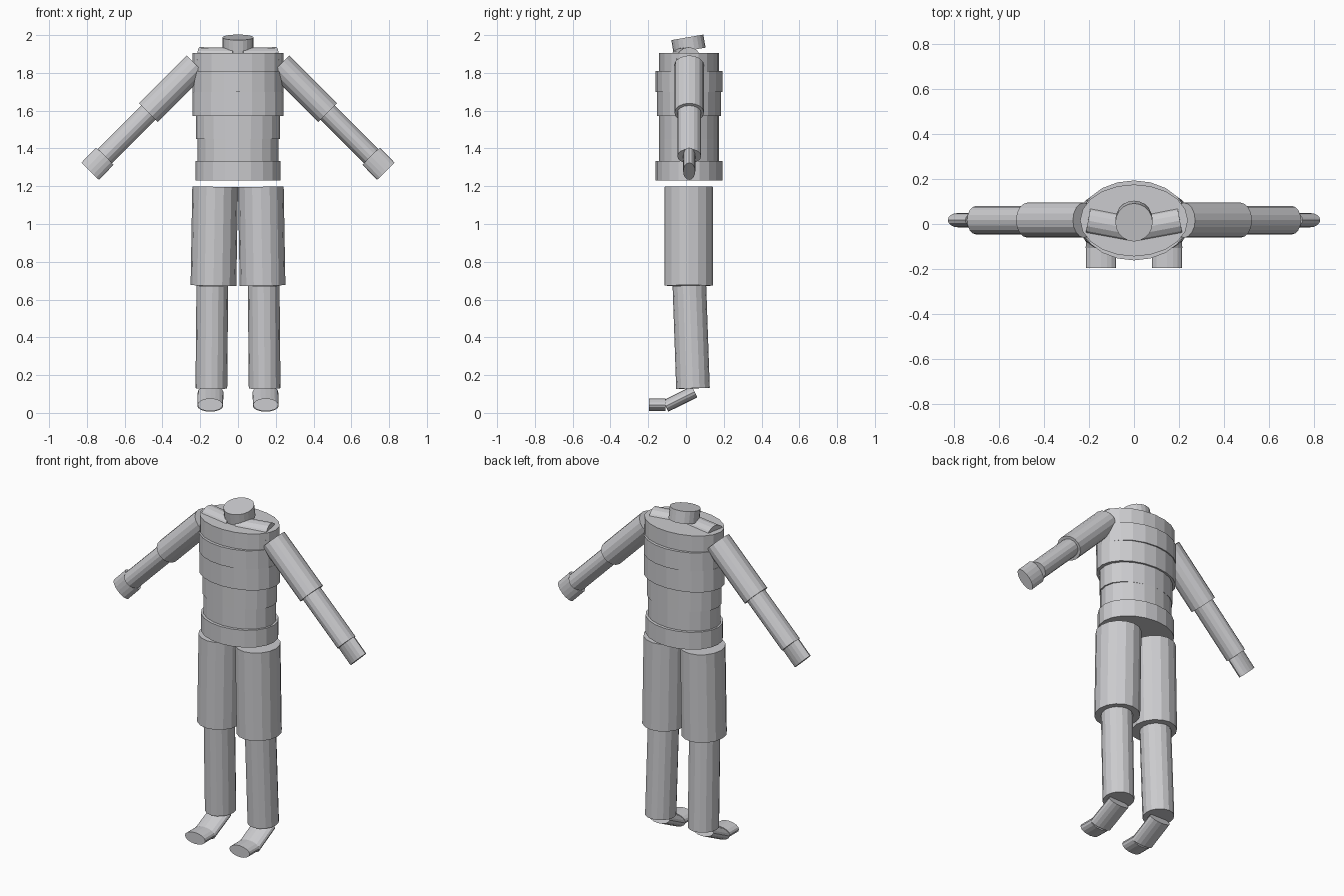
import bpy, bmesh, math
from mathutils import Vector, Matrix

if "Cube" in bpy.data.objects:
    bpy.data.objects.remove(bpy.data.objects["Cube"])

grey = bpy.data.materials.new("light_grey")
grey.diffuse_color = (0.6, 0.6, 0.62, 1)
grey.use_nodes = True
grey.node_tree.nodes["Principled BSDF"].inputs["Base Color"].default_value = grey.diffuse_color


def tube(name, start, end, wide, deep, side, n=16):
    """Closed elliptical cylinder; 'side' is the direction of the 'wide' radius."""
    a, b = Vector(start), Vector(end)
    axis = (b - a).normalized()
    u = Vector(side)
    u = (u - axis * u.dot(axis)).normalized()
    v = axis.cross(u)
    rot = Matrix((u, v, axis)).transposed().to_4x4()
    bm = bmesh.new()
    bmesh.ops.create_cone(bm, cap_ends=True, segments=n, radius1=1, radius2=1, depth=1)
    bmesh.ops.transform(
        bm, verts=bm.verts,
        matrix=Matrix.Translation((a + b) / 2) @ rot
        @ Matrix.Diagonal((wide, deep, (b - a).length, 1)))
    bmesh.ops.recalc_face_normals(bm, faces=bm.faces)
    mesh = bpy.data.meshes.new(name)
    bm.to_mesh(mesh)
    bm.free()
    mesh.materials.append(grey)
    obj = bpy.data.objects.new(name, mesh)
    bpy.context.collection.objects.link(obj)
    return obj


X, Y = (1, 0, 0), (0, 1, 0)

# Torso: stacked elliptical bands (name, bottom, top, half width, half depth)
for name, z0, z1, rx, ry in [
    ("hips", 1.23, 1.333, 0.225, 0.178),
    ("waist", 1.333, 1.45, 0.214, 0.160),
    ("belly", 1.45, 1.572, 0.222, 0.160),
    ("ribs", 1.572, 1.70, 0.242, 0.170),
    ("chest", 1.70, 1.81, 0.240, 0.178),
    ("upper_chest", 1.81, 1.906, 0.240, 0.160),
]:
    tube(name, (0, 0.016, z0), (0, 0.016, z1), rx, ry, X, 20)

# Neck, leaning forward
tube("neck", (0, 0.019, 1.919), (0, 0.007, 1.988), 0.083, 0.086, X, 20)

# Limbs: (name, start, end, radius along side, other radius, side direction)
limbs = [
    ("shoulder", (0.02, -0.02, 1.868), (0.205, 0.015, 1.870), 0.066, 0.066, Y),
    ("upper_arm", (0.222, 0.017, 1.842), (0.475, 0.017, 1.589), 0.078, 0.071, Y),
    ("forearm", (0.475, 0.017, 1.589), (0.705, 0.017, 1.359), 0.063, 0.054, Y),
    ("hand", (0.705, 0.017, 1.359), (0.783, 0.017, 1.279), 0.032, 0.065, Y),
    ("thigh", (0.121, 0.014, 1.197), (0.130, 0.014, 0.674), 0.121, 0.129, X),
    ("shin", (0.136, 0.018, 0.674), (0.141, 0.037, 0.13), 0.084, 0.089, X),
    ("foot", (0.145, 0.045, 0.112), (0.147, -0.108, 0.036), 0.068, 0.033, X),
    ("toes", (0.147, -0.108, 0.043), (0.147, -0.195, 0.043), 0.067, 0.034, X),
]
for label, s in (("left", 1), ("right", -1)):
    for name, a, b, r1, r2, side in limbs:
        tube(f"{label}_{name}", (s * a[0], a[1], a[2]), (s * b[0], b[1], b[2]),
             r1, r2, side)
